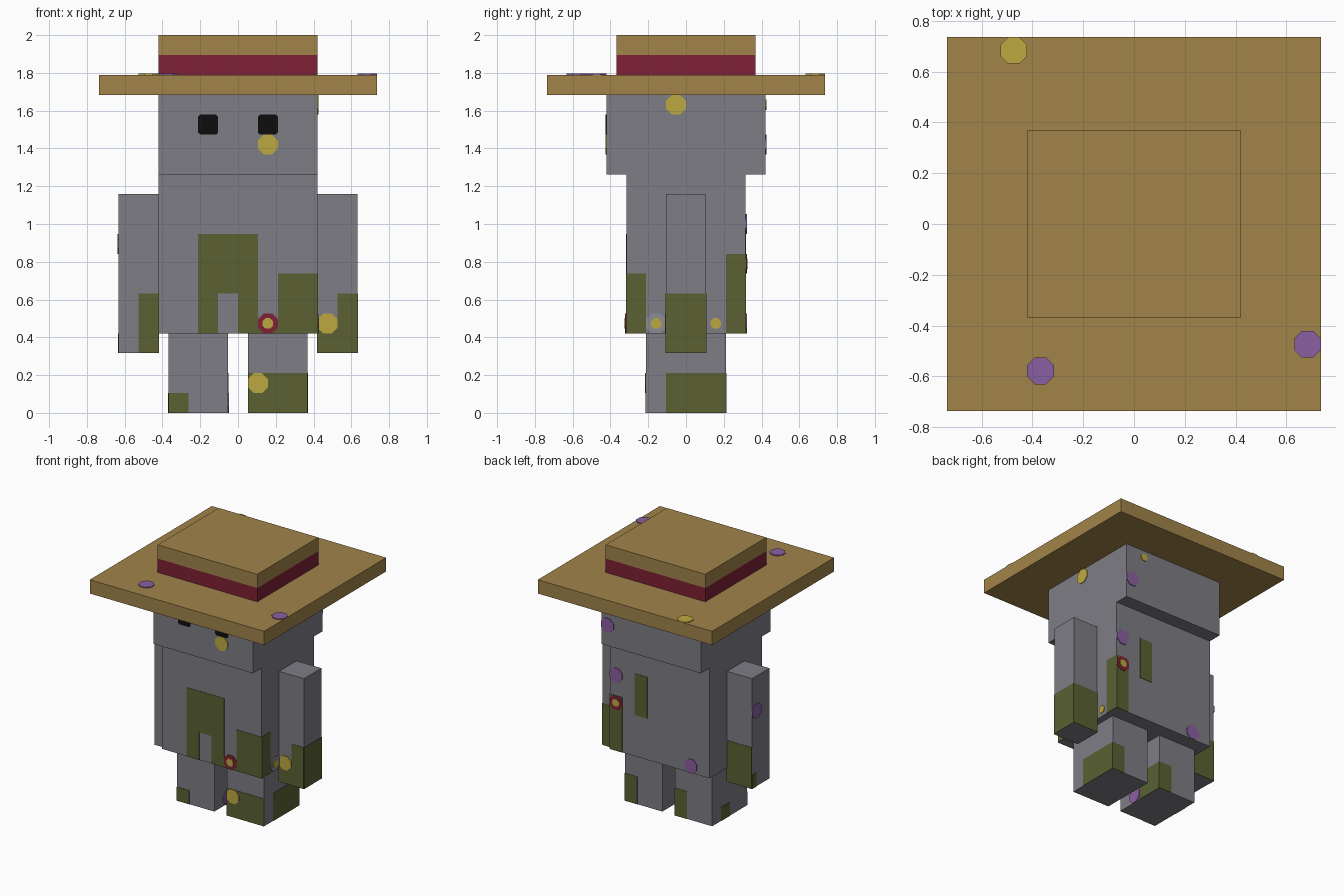
import bpy, bmesh, math
from mathutils import Vector

cube = bpy.data.objects.get("Cube")
if cube:
    bpy.data.objects.remove(cube, do_unlink=True)

U = 1 / 19  # modelling unit: the figure is 38 units tall


def material(name, rgb):
    lin = [((c / 255 + 0.055) / 1.055) ** 2.4 if c > 10 else c / 255 / 12.92 for c in rgb]
    m = bpy.data.materials.new(name)
    m.use_nodes = True
    m.diffuse_color = (*lin, 1)
    m.node_tree.nodes["Principled BSDF"].inputs["Base Color"].default_value = (*lin, 1)
    return m


STONE = material("stone grey", (126, 125, 133))
MOSS = material("moss green", (91, 97, 52))
STRAW = material("straw", (161, 131, 73))
RED = material("ribbon red", (127, 33, 54))
YELLOW = material("flower yellow", (190, 169, 64))
PURPLE = material("flower purple", (138, 95, 161))
BLACK = material("eye black", (13, 13, 13))
PALE = material("pale petal grey", (140, 140, 150))


def finish(name, bm, mat):
    bmesh.ops.recalc_face_normals(bm, faces=bm.faces)
    me = bpy.data.meshes.new(name)
    bm.to_mesh(me)
    bm.free()
    me.materials.append(mat)
    ob = bpy.data.objects.new(name, me)
    bpy.context.collection.objects.link(ob)
    return ob


def box(name, lo, hi, mat):
    """Box between two corners given in units."""
    bm = bmesh.new()
    bmesh.ops.create_cube(bm, size=1)
    for v in bm.verts:
        v.co = Vector([(a + b) / 2 + c * (b - a) for a, b, c in zip(lo, hi, v.co)]) * U
    return finish(name, bm, mat)


def plates(name, side, plane, polys, mat, thick=0.003):
    """Thin raised plates on one side of a box; polygon points in units."""
    axis, sign = {"front": (1, -1), "back": (1, 1), "left": (0, 1),
                  "right": (0, -1), "top": (2, 1)}[side]
    bm = bmesh.new()
    for poly in polys:
        rings = []
        for depth in (0, thick):
            ring = []
            for u, v in poly:
                co = [u * U, v * U]
                co.insert(axis, plane * U + sign * depth)
                ring.append(bm.verts.new(co))
            rings.append(ring)
        a, b = rings
        bm.faces.new(a)
        bm.faces.new(b)
        for i in range(len(a)):
            j = (i + 1) % len(a)
            bm.faces.new((a[i], a[j], b[j], b[i]))
    return finish(name, bm, mat)


def rect(u0, u1, v0, v1):
    return [(u0, v0), (u1, v0), (u1, v1), (u0, v1)]


def octagon(u, v, r, cut):
    """Square of half-width r with its corners cut off."""
    k = r - cut
    return [(u + a * r, v + b * r) for a, b in
            ((1, -k / r), (1, k / r), (k / r, 1), (-k / r, 1),
             (-1, k / r), (-1, -k / r), (-k / r, -1), (k / r, -1))]


def moss(name, side, plane, *rects):
    plates(name, side, plane, [rect(*r) for r in rects], MOSS)


def flower(name, side, plane, u, v, petals, centre=None, r=1.0):
    plates(name, side, plane, [octagon(u, v, r, 0.58 * r)], petals, 0.006)
    if centre:
        plates(name + "_centre", side, plane, [octagon(u, v, 0.53, 0.3)], centre, 0.009)


# Legs, arms, body and head
for label, s in (("left", 1), ("right", -1)):
    xs = sorted((s * 1, s * 7))
    box(label + "_leg", (xs[0], -4, 0), (xs[1], 4, 8), STONE)
    xs = sorted((s * 8, s * 12))
    box(label + "_arm", (xs[0], -2, 6), (xs[1], 2, 22), STONE)
box("body", (-8, -6, 8), (8, 6, 24), STONE)
box("head", (-8, -8, 24), (8, 8, 32), STONE)

# Straw hat
box("hat_brim", (-14, -14, 32), (14, 14, 34), STRAW)
box("hat_band", (-8, -7, 34), (8, 7, 36), RED)
box("hat_crown", (-8, -7, 36), (8, 7, 38), STRAW)

# Eyes
for label, x in (("left_eye", 3), ("right_eye", -3)):
    plates(label, "front", -8, [octagon(x, 29, 1, 0.2)], BLACK, 0.004)

# Moss on the body
moss("body_moss_front", "front", -6, (-4, -2, 8, 18), (-2, 0, 12, 18), (0, 2, 8, 18),
     (2, 4, 8, 9), (4, 8, 8, 14))
moss("body_moss_left", "left", 8, (-6, -4, 8, 14), (4, 6, 8, 16))
moss("body_moss_back", "back", 6, (6, 8, 8, 16), (2, 4, 14, 20))

# Moss on the arms
moss("left_arm_moss_front", "front", -2, (8, 10, 6, 9), (10, 12, 6, 12))
moss("left_arm_moss_outer", "left", 12, (-2, 2, 6, 12))
moss("left_arm_moss_inner", "right", 8, (-2, 2, 6, 12))
moss("left_arm_moss_back", "back", 2, (8, 12, 6, 12))
moss("right_arm_moss_front", "front", -2, (-10, -8, 6, 12))
moss("right_arm_moss_inner", "left", -8, (-2, 2, 6, 12))
moss("right_arm_moss_back", "back", 2, (-12, -8, 6, 12))
moss("right_arm_moss_outer", "right", -12, (1, 2, 6, 8))

# Moss on the legs
moss("left_leg_moss_front", "front", -4, (1, 7, 0, 4))
moss("left_leg_moss_outer", "left", 7, (-2, 4, 0, 4))
moss("left_leg_moss_back", "back", 4, (5, 7, 0, 4))
moss("right_leg_moss_front", "front", -4, (-7, -5, 0, 2))
moss("right_leg_moss_inner", "left", -1, (0, 4, 0, 4))
moss("right_leg_moss_back", "back", 4, (-3, -1, 0, 4))
moss("right_leg_moss_outer", "right", -7, (0, 2, 0, 2))

# Flowers: name, side, plane, position, petals, centre, radius
for f in (
    ("cheek_flower", "front", -8, 3, 27, YELLOW),
    ("head_left_flower", "left", 8, -1, 31, YELLOW),
    ("head_back_purple_flower", "back", 8, 7, 27, PURPLE),
    ("head_back_bud", "back", 8, 5, 31, YELLOW, None, 0.53),
    ("body_front_flower", "front", -6, 3, 9, RED, YELLOW),
    ("body_left_flower", "left", 8, -3, 9, PALE, YELLOW),
    ("body_left_bud", "left", 8, 3, 9, YELLOW, None, 0.53),
    ("body_back_red_flower", "back", 6, 7, 15, RED, YELLOW),
    ("body_back_high_flower", "back", 6, 7, 19, PURPLE),
    ("body_back_low_flower", "back", 6, -5, 9, PURPLE),
    ("left_arm_flower", "front", -2, 9, 9, YELLOW),
    ("right_arm_flower", "right", -12, 1, 17, PURPLE),
    ("left_leg_flower", "front", -4, 2, 3, YELLOW),
    ("right_leg_flower", "left", -1, -1, 1, PURPLE),
    ("brim_yellow_flower", "top", 34, -9, 13, YELLOW),
    ("brim_left_flower", "top", 34, 13, -9, PURPLE),
    ("brim_right_flower", "top", 34, -7, -11, PURPLE),
):
    flower(*f)
